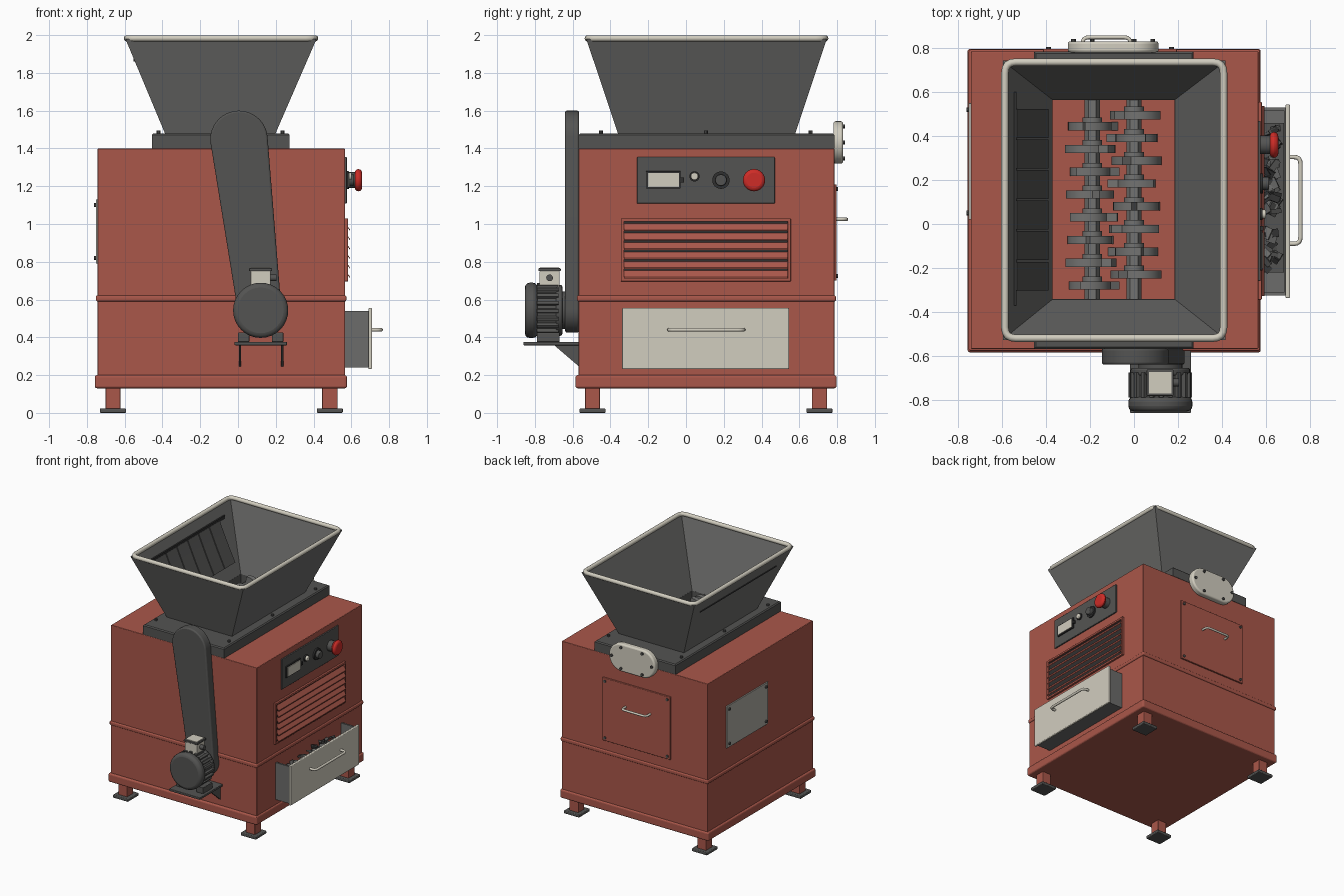
import bpy, bmesh, math, random
from mathutils import Vector, Matrix

cube = bpy.data.objects.get("Cube")
if cube:
    bpy.data.objects.remove(cube, do_unlink=True)
random.seed(4)


def material(name, r, g, b):
    m = bpy.data.materials.new(name)
    m.use_nodes = True
    m.diffuse_color = (r, g, b, 1)
    m.node_tree.nodes["Principled BSDF"].inputs["Base Color"].default_value = (r, g, b, 1)
    return m


RED = material("red_paint", .40, .095, .068)
GREY = material("hopper_grey", .15, .15, .145)
DARK = material("dark_steel", .088, .088, .085)
STEEL = material("blade_steel", .17, .17, .165)
CREAM = material("cream_paint", .64, .61, .52)
PLATE = material("plate_grey", .42, .41, .37)
BLACK = material("black_rubber", .03, .03, .03)
BUTTON = material("button_red", .62, .025, .02)


def finish(name, bm, mat, bevel=0, smooth=False):
    bmesh.ops.recalc_face_normals(bm, faces=bm.faces)
    me = bpy.data.meshes.new(name)
    bm.to_mesh(me)
    bm.free()
    me.materials.append(mat)
    if smooth:
        me.shade_smooth()
        me.set_sharp_from_angle(angle=math.radians(35))
    ob = bpy.data.objects.new(name, me)
    bpy.context.collection.objects.link(ob)
    if bevel:
        mod = ob.modifiers.new("bevel", "BEVEL")
        mod.width, mod.segments = bevel, 3
        mod.limit_method, mod.angle_limit = "ANGLE", math.radians(40)
    return ob


def box(name, x0, x1, y0, y1, z0, z1, mat, bevel=0):
    bm = bmesh.new()
    bmesh.ops.create_cube(bm, size=1)
    for v in bm.verts:
        v.co = ((x0 + x1) / 2 + v.co.x * (x1 - x0), (y0 + y1) / 2 + v.co.y * (y1 - y0),
                (z0 + z1) / 2 + v.co.z * (z1 - z0))
    return finish(name, bm, mat, bevel)


def prism(name, pts, axis, lo, hi, mat, bevel=0):
    """Extrude a 2D outline along one axis."""
    place = {"x": lambda a, b, h: (h, a, b), "y": lambda a, b, h: (a, h, b),
             "z": lambda a, b, h: (a, b, h)}[axis]
    bm = bmesh.new()
    rings = [[bm.verts.new(place(a, b, h)) for a, b in pts] for h in (lo, hi)]
    for ring in rings:
        bm.faces.new(ring)
    for i in range(len(pts)):
        j = (i + 1) % len(pts)
        bm.faces.new((rings[0][i], rings[0][j], rings[1][j], rings[1][i]))
    return finish(name, bm, mat, bevel, True)


def loft(name, rects, mat, closed=True):
    """Join rectangles (x0, x1, y0, y1, z) into a shell."""
    bm = bmesh.new()
    rings = [[bm.verts.new(p) for p in ((a, c, z), (b, c, z), (b, d, z), (a, d, z))]
             for a, b, c, d, z in rects]
    pairs = list(zip(rings, rings[1:]))
    if closed:
        pairs.append((rings[-1], rings[0]))
    else:
        bm.faces.new(rings[0])
        bm.faces.new(rings[-1])
    for r, s in pairs:
        for i in range(4):
            j = (i + 1) % 4
            bm.faces.new((r[i], r[j], s[j], s[i]))
    return finish(name, bm, mat)


def arc(cx, cy, r, a0=0, a1=360, n=32):
    full = a1 - a0 == 360
    return [(cx + r * math.cos(t), cy + r * math.sin(t)) for t in
            (math.radians(a0 + (a1 - a0) * i / (n if full else n - 1)) for i in range(n))]


def tube(name, pts, r, mat, corner=.03, closed=False):
    """Round bar following a path with softened corners."""
    pts = [Vector(p) for p in pts]
    path = []
    for i, p in enumerate(pts):
        if not closed and i in (0, len(pts) - 1):
            path.append(p)
            continue
        a = p + (pts[i - 1] - p).normalized() * corner
        b = p + (pts[(i + 1) % len(pts)] - p).normalized() * corner
        path += [a * (1 - t) ** 2 + p * 2 * t * (1 - t) + b * t * t for t in (0, .25, .5, .75, 1)]
    cu = bpy.data.curves.new(name, "CURVE")
    cu.dimensions, cu.bevel_depth, cu.bevel_resolution, cu.use_fill_caps = "3D", r, 3, True
    sp = cu.splines.new("POLY")
    sp.points.add(len(path) - 1)
    for q, p in zip(sp.points, path):
        q.co = (*p, 1)
    sp.use_cyclic_u = closed
    cu.materials.append(mat)
    ob = bpy.data.objects.new(name, cu)
    bpy.context.collection.objects.link(ob)


def bolts(name, spots, axis, lo, hi, mat=DARK, r=.011):
    for a, b in spots:
        prism(name, arc(a, b, r, n=10), axis, lo, hi, mat)


# Cabinet
box("cabinet", -.743, .566, -.568, .785, .15, 1.4, RED, .004)
box("base_skirt", -.758, .577, -.585, .797, .13, .2, RED, .012)
box("waist_band", -.753, .574, -.578, .794, .59, .622, RED, .01)
for x in (-.662, .486):
    for y in (-.495, .706):
        box("leg", x - .04, x + .04, y - .04, y + .04, .02, .14, RED, .004)
        box("foot_pad", x - .069, x + .069, y - .069, y + .069, 0, .024, DARK, .006)

# Hopper, flange and rim
loft("flange", [(-.455, .272, -.568, .785, 1.4), (-.455, .272, -.568, .785, 1.472),
                (-.447, .264, -.56, .777, 1.48), (-.37, .185, -.342, .565, 1.48),
                (-.37, .185, -.342, .565, 1.4)], DARK)
loft("hopper", [(-.386, .198, -.36, .578, 1.478), (-.596, .416, -.528, .745, 1.98),
                (-.58, .4, -.512, .729, 1.98), (-.37, .185, -.342, .565, 1.478)], GREY)
tube("hopper_rim", [(-.588, -.52, 1.983), (.408, -.52, 1.983), (.408, .737, 1.983),
                    (-.588, .737, 1.983)], .017, CREAM, .05, True)
bolts("flange_bolt", [(x, y) for x in (-.42, .235) for y in (-.45, .105, .66)], "z", 1.478, 1.494)

# Rubber curtain inside the hopper
box("curtain_bar", -.552, -.535, -.37, .6, 1.86, 1.9, BLACK)
for i in range(6):
    y = -.303 + i * .139
    prism("curtain_flap", [(-.54, 1.88), (-.468, 1.72), (-.4, 1.58), (-.39, 1.585), (-.458, 1.725),
                           (-.53, 1.885)], "y", y, y + .131, DARK)

# Twin cutter shafts with hooked discs
for x, start, turn in ((-.19, -.28, 1), (0, -.23, -1)):
    prism("cutter_shaft", arc(x, 1.43, .035, n=6), "y", -.342, .565, STEEL)
    for k in range(8):
        y = start + k * .1036
        pts = []
        for i in range(24):
            a = turn * math.radians(i * 15 + k * 50 + 10)
            r = .085 + .04 * (i % 8) / 7
            pts.append((x + r * math.cos(a), 1.43 + r * math.sin(a)))
        prism("cutter_disc", pts, "y", y - .019, y + .019, STEEL)
        prism("spacer", arc(x, 1.43, .045, n=12), "y", y + .019, y + .04, STEEL)

# Belt cover, motor and its shelf
prism("belt_cover", arc(.005, 1.448, .152, 5, 185, 24) + arc(.115, .54, .115, 185, 365, 24),
      "y", -.64, -.566, DARK, .01)
MX, MZ = .12, .543
fins = []
for i in range(20):
    for d, r in ((-5, .144), (2, .144), (4, .127), (11, .127)):
        a = math.radians(i * 18 + d)
        fins.append((MX + r * math.cos(a), MZ + r * math.sin(a)))
prism("motor_body", fins, "y", -.79, -.675, DARK)
prism("motor_cowl", arc(MX, MZ, .146), "y", -.853, -.785, DARK, .025)
prism("motor_end_shield", arc(MX, MZ, .135), "y", -.69, -.655, DARK, .01)
prism("motor_nose", arc(MX, MZ, .1), "y", -.66, -.635, DARK)
box("terminal_box", .065, .172, -.775, -.67, .66, .752, CREAM, .005)
box("terminal_lid", .058, .18, -.782, -.663, .75, .766, DARK, .004)
box("terminal_plate", .068, .17, -.772, -.673, .765, .771, CREAM)
prism("cable_gland", arc(-.722, .715, .018, n=12), "x", .17, .205, DARK)
box("motor_shelf", -.018, .26, -.86, -.566, .358, .376, DARK, .004)
for x in (.03, .21):
    box("motor_foot", x - .03, x + .03, -.79, -.67, .375, .425, DARK, .004)
for x in (.004, .228):
    prism("shelf_gusset", [(-.7, .36), (-.566, .36), (-.566, .245)], "x", x, x + .013, DARK)

# Control panel
box("control_panel", .56, .576, -.26, .47, 1.108, 1.354, DARK, .004)
box("display_frame", .57, .585, -.212, -.028, 1.187, 1.28, BLACK, .003)
box("display", .58, .59, -.202, -.038, 1.196, 1.271, CREAM)
box("rocker_switch", .57, .59, -.03, -.01, 1.22, 1.245, BLACK)
prism("lamp_ring", arc(.045, 1.252, .027, n=20), "x", .57, .586, BLACK)
prism("lamp", arc(.045, 1.252, .02, n=20), "x", .575, .602, CREAM, .006)
prism("knob_ring", arc(.185, 1.232, .046), "x", .57, .588, BLACK)
prism("knob", arc(.185, 1.232, .03), "x", .58, .615, DARK, .005)
prism("stop_collar", arc(.36, 1.232, .042), "x", .57, .625, DARK)
prism("stop_button", arc(.36, 1.232, .059), "x", .618, .657, BUTTON, .02)

# Louvred vent
box("vent_back", .56, .57, -.335, .545, .705, 1.02, BLACK)
for z in (.695, 1.012):
    box("vent_rail", .56, .582, -.345, .555, z, z + .018, RED, .004)
for y in (-.345, .537):
    box("vent_post", .56, .582, y, y + .018, .695, 1.03, RED, .004)
for i in range(6):
    z = .716 + i * .05
    prism("vent_slat", [(.564, z + .045), (.594, z + .003), (.594, z - .004), (.564, z + .036)],
          "y", -.328, .538, RED)

# Collection drawer with shredded scrap
loft("drawer_tray", [(.5, .692, -.325, .53, .24), (.5, .692, -.325, .53, .54),
                     (.51, .685, -.31, .515, .54), (.51, .685, -.31, .515, .26)], GREY, False)
box("drawer_front", .69, .71, -.338, .545, .232, .555, CREAM, .006)
tube("drawer_handle", [(.705, -.09, .44), (.758, -.09, .44), (.758, .305, .44), (.705, .305, .44)],
     .01, CREAM)
box("scrap_bed", .54, .683, -.22, .46, .27, .45, DARK)
for i in range(70):
    bm = bmesh.new()
    bmesh.ops.create_cube(bm, size=1)
    size = [random.uniform(.02, .06), random.uniform(.02, .06), .012]
    spin = Matrix.Rotation(random.uniform(0, 3), 4, "Z") @ Matrix.Rotation(random.uniform(-.6, .6), 4, "X")
    y = random.uniform(-.2, .44)
    spot = (random.uniform(.59, .65), y, random.uniform(.45, .52) - abs(y - .12) * .1)
    bm.transform(Matrix.Translation(spot) @ spin @ Matrix.Diagonal((*size, 1)))
    finish("scrap_chip", bm, random.choice((DARK, DARK, GREY, BLACK)))

# Back: gear cover and access door
prism("gear_cover", arc(0, 1.432, .112, -90, 90, 20) + arc(-.19, 1.432, .112, 90, 270, 20),
      "y", .78, .832, CREAM, .012)
bolts("gear_cover_bolt", [(x, 1.432 + s) for x in (-.19, 0) for s in (-.085, .085)]
      + [(-.275, 1.432), (.085, 1.432)], "y", .83, .842)
box("access_door", -.415, .195, .78, .797, .7, 1.21, RED, .004)
bolts("door_bolt", [(x, z) for x in (-.39, .17) for z in (.725, 1.185)], "y", .795, .805)
tube("door_handle", [(-.235, .79, 1.025), (-.235, .85, 1.025), (-.015, .85, 1.025),
                     (-.015, .79, 1.025)], .009, CREAM)

# Left side: inspection plate
box("inspection_plate", -.753, -.74, .02, .55, .79, 1.13, PLATE, .003)
bolts("plate_bolt", [(y, z) for y in (.05, .52) for z in (.82, 1.1)], "x", -.762, -.75)
